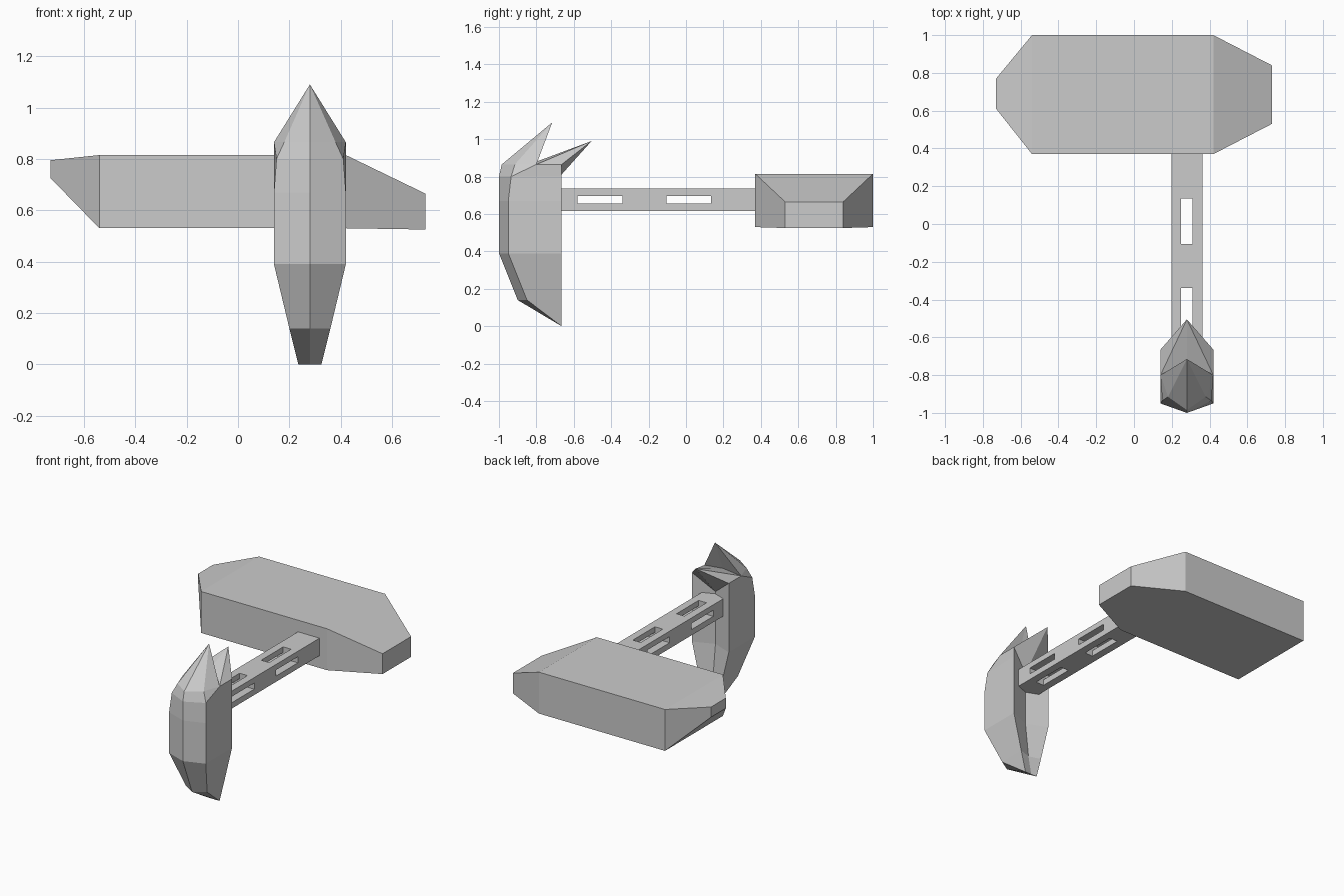
import bpy, bmesh

if "Cube" in bpy.data.objects:
    bpy.data.objects.remove(bpy.data.objects["Cube"])

CX = 0.28  # centre line of the shaft and the blade


def add_mesh(name, verts, faces):
    bm = bmesh.new()
    vs = [bm.verts.new(v) for v in verts]
    for f in faces:
        bm.faces.new([vs[i] for i in f])
    bmesh.ops.remove_doubles(bm, verts=bm.verts, dist=0.0005)
    bmesh.ops.recalc_face_normals(bm, faces=bm.faces)
    me = bpy.data.meshes.new(name)
    bm.to_mesh(me)
    bm.free()
    ob = bpy.data.objects.new(name, me)
    bpy.context.collection.objects.link(ob)
    return ob


def loop_at(x, y0, y1, z0, z1):
    return [(x, y0, z0), (x, y1, z0), (x, y1, z1), (x, y0, z1)]


def loft(name, loops):
    n = 4
    verts = [v for l in loops for v in l]
    faces = [list(range(n)), list(range(len(verts) - n, len(verts)))]
    for k in range(len(loops) - 1):
        for i in range(n):
            j = (i + 1) % n
            faces.append([k * n + i, k * n + j, k * n + n + j, k * n + n + i])
    return add_mesh(name, verts, faces)


def box(name, x0, x1, y0, y1, z0, z1):
    return loft(name, [loop_at(x0, y0, y1, z0, z1), loop_at(x1, y0, y1, z0, z1)])


# Main block, tapered at both ends
loft("block", [loop_at(-0.73, 0.61, 0.77, 0.725, 0.795),
               loop_at(-0.54, 0.37, 1.0, 0.53, 0.815),
               loop_at(0.42, 0.37, 1.0, 0.53, 0.815),
               loop_at(0.73, 0.53, 0.84, 0.525, 0.665)])

# Connecting shaft with crossing slots
shaft = box("shaft", CX - 0.082, CX + 0.082, -0.74, 0.39, 0.615, 0.735)
bpy.context.view_layer.objects.active = shaft
for y0, y1 in ((-0.105, 0.135), (-0.58, -0.34)):
    for dims in ((CX - 0.03, CX + 0.03, y0, y1, 0.5, 0.9),
                 (CX - 0.3, CX + 0.3, y0, y1, 0.655, 0.697)):
        cutter = box("slot_cutter", *dims)
        cutter.hide_render = True
        mod = shaft.modifiers.new("slot", "BOOLEAN")
        mod.operation = "DIFFERENCE"
        mod.solver = "EXACT"
        mod.object = cutter
        bpy.ops.object.modifier_apply(modifier=mod.name)
        bpy.data.objects.remove(cutter)

# Upright ridged blade: (z, ridge y, side dx, side y, back dx, inner y, inner z)
rows = [(0.865, -0.985, 0.10, -0.915, 0.14, -0.72, 0.75),
        (0.80, -1.0, 0.13, -0.935, 0.14, -0.72, 0.72),
        (0.67, -1.0, 0.14, -0.95, 0.14, -0.72, 0.65),
        (0.39, -1.0, 0.14, -0.95, 0.14, -0.72, 0.39),
        (0.14, -0.90, 0.08, -0.85, 0.08, -0.69, 0.14),
        (0.0, -0.665, 0.045, -0.665, 0.045, -0.665, 0.0)]
BACK = -0.665
bm = bmesh.new()
for s in (-1, 1):
    def V(dx, y, z):
        return bm.verts.new((CX + s * dx, y, z))

    grid = [[V(0, ry, z), V(sx, sy, z), V(bx, BACK, z), V(0, iy, iz)]
            for z, ry, sx, sy, bx, iy, iz in rows]
    mid, valley = V(0.14, -0.80, 0.865), V(0, -0.80, 0.88)
    tip_front, tip_back = V(0, -0.715, 1.09), V(0, -0.505, 0.99)
    # front, side wall and hollow back
    for k in range(len(rows) - 1):
        a, b = grid[k], grid[k + 1]
        for i in range(3):
            if k == 0 and i == 1:
                bm.faces.new((a[1], mid, b[1]))
                bm.faces.new((mid, a[2], b[2], b[1]))
            elif k == len(rows) - 2 and i == 1:
                bm.faces.new((a[1], a[2], b[2]))
            else:
                bm.faces.new((a[i], a[i + 1], b[i + 1], b[i]))
    # two swept-back points on top
    top = grid[0]
    for f in ((top[0], top[1], tip_front), (top[1], mid, tip_front),
              (mid, valley, tip_front), (valley, mid, tip_back),
              (mid, top[2], tip_back), (top[2], top[3], tip_back)):
        bm.faces.new(f)
bmesh.ops.remove_doubles(bm, verts=bm.verts, dist=0.0005)
bmesh.ops.recalc_face_normals(bm, faces=bm.faces)
me = bpy.data.meshes.new("blade")
bm.to_mesh(me)
bm.free()
bpy.context.collection.objects.link(bpy.data.objects.new("blade", me))
